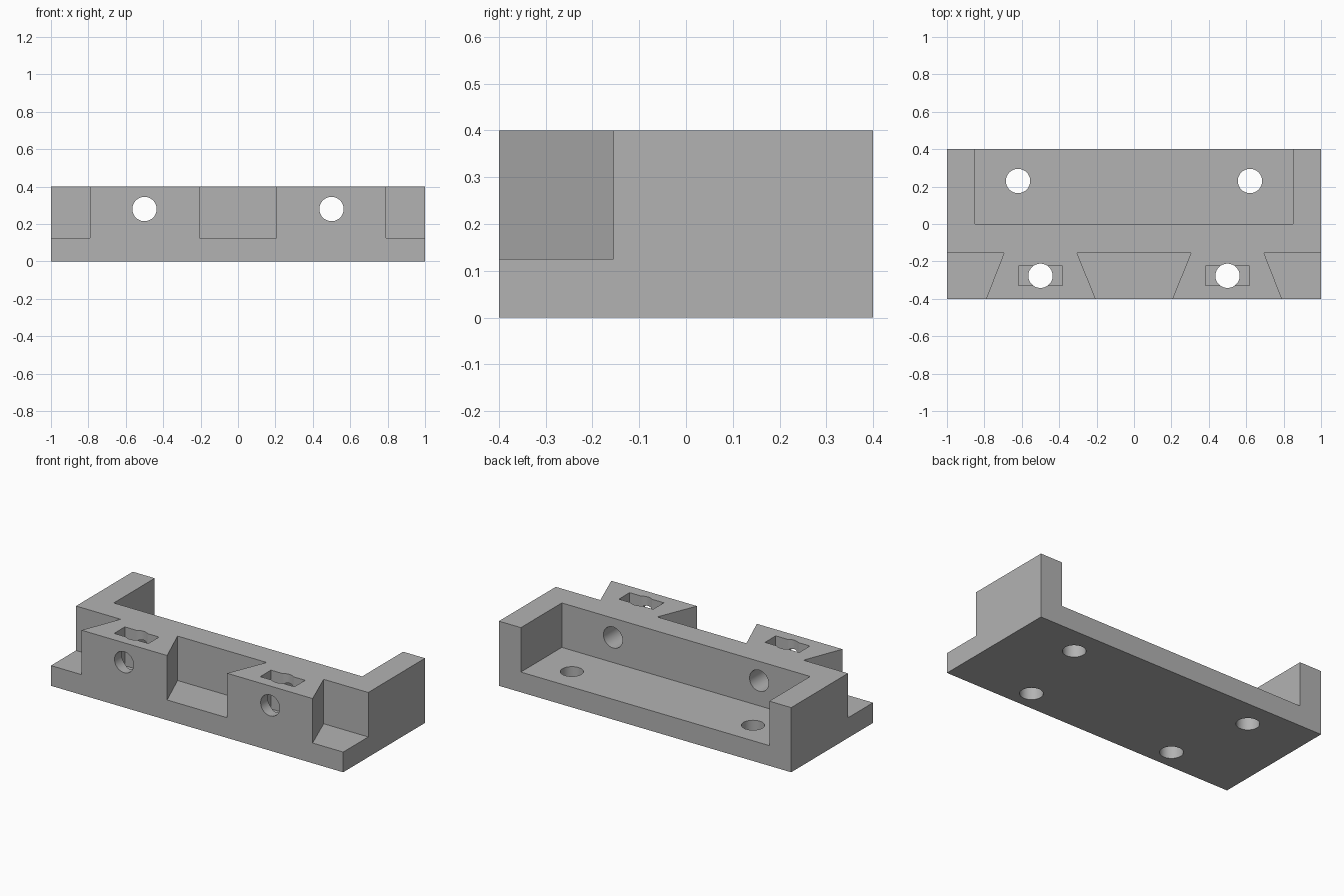
import bpy
import bmesh
from math import radians
from mathutils import Matrix, Vector

cube = bpy.data.objects.get("Cube")
if cube:
    bpy.data.objects.remove(cube, do_unlink=True)

LEDGE = 0.125   # height of the front ledges and the rear floor
TOP = 0.4
OVER = 0.5      # cutters run past the top to here
HOLE = 0.065

grey = bpy.data.materials.new("plain grey")
grey.use_nodes = True
grey.diffuse_color = (0.45, 0.45, 0.45, 1)
grey.node_tree.nodes["Principled BSDF"].inputs["Base Color"].default_value = grey.diffuse_color


def add_object(name, bm):
    bmesh.ops.recalc_face_normals(bm, faces=bm.faces)
    mesh = bpy.data.meshes.new(name)
    bm.to_mesh(mesh)
    bm.free()
    mesh.materials.append(grey)
    obj = bpy.data.objects.new(name, mesh)
    bpy.context.collection.objects.link(obj)
    return obj


def prism(name, outline, z0, z1):
    """Extrude a plan outline between two heights."""
    bm = bmesh.new()
    face = bm.faces.new([bm.verts.new((x, y, z0)) for x, y in outline])
    new = bmesh.ops.extrude_face_region(bm, geom=[face])["geom"]
    verts = [v for v in new if isinstance(v, bmesh.types.BMVert)]
    bmesh.ops.translate(bm, verts=verts, vec=(0, 0, z1 - z0))
    return add_object(name, bm)


def box(name, x0, x1, y0, y1, z0, z1):
    return prism(name, [(x0, y0), (x1, y0), (x1, y1), (x0, y1)], z0, z1)


def rod(name, start, end):
    """Round cutter between two points."""
    a, b = Vector(start), Vector(end)
    turn = (b - a).to_track_quat('Z', 'Y').to_matrix().to_4x4()
    bm = bmesh.new()
    bmesh.ops.create_cone(bm, cap_ends=True, segments=48, radius1=HOLE, radius2=HOLE,
                          depth=(b - a).length,
                          matrix=Matrix.Translation((a + b) / 2) @ turn)
    return add_object(name, bm)


# Main block
block = box("mounting_block", -1, 1, -0.4, 0.4, 0, TOP)

# Rear tray and the middle dovetail notch between the two lugs
cutters = [
    box("rear_tray_cutter", -0.85, 0.85, 0, 0.5, LEDGE, OVER),
    prism("middle_notch_cutter", [(-0.185, -0.449), (0.185, -0.449),
                                  (0.305, -0.155), (-0.305, -0.155)], LEDGE, OVER),
]

# Mirrored corner notches, nut slots and screw holes
for label, s in (("left", 1), ("right", -1)):
    x = 0.5 * s
    cutters += [
        prism(label + "_corner_notch_cutter",
              [(0.81 * s, -0.449), (1.1 * s, -0.449),
               (1.1 * s, -0.155), (0.695 * s, -0.155)], LEDGE, OVER),
        box(label + "_nut_slot_cutter", x - 0.117, x + 0.117, -0.33, -0.225, 0.16, OVER),
        rod(label + "_lug_hole_cutter", (x, -0.277, -0.1), (x, -0.277, OVER)),
        rod(label + "_front_hole_cutter", (x, -0.5, 0.28), (x, 0.2, 0.28)),
        rod(label + "_tray_hole_cutter", (0.62 * s, 0.23, -0.1), (0.62 * s, 0.23, 0.3)),
    ]

# Cut everything out, then drop the cutters
bpy.ops.object.select_all(action='DESELECT')
block.select_set(True)
bpy.context.view_layer.objects.active = block
for cutter in cutters:
    cutter.hide_render = True
    cut = block.modifiers.new(cutter.name, 'BOOLEAN')
    cut.operation = 'DIFFERENCE'
    cut.solver = 'EXACT'
    cut.object = cutter
    bpy.ops.object.modifier_apply(modifier=cut.name)
for cutter in cutters:
    bpy.data.objects.remove(cutter, do_unlink=True)

# One material, smooth bores with sharp edges
block.data.materials.clear()
block.data.materials.append(grey)
for face in block.data.polygons:
    face.material_index = 0
bpy.ops.object.shade_smooth_by_angle(angle=radians(30))
